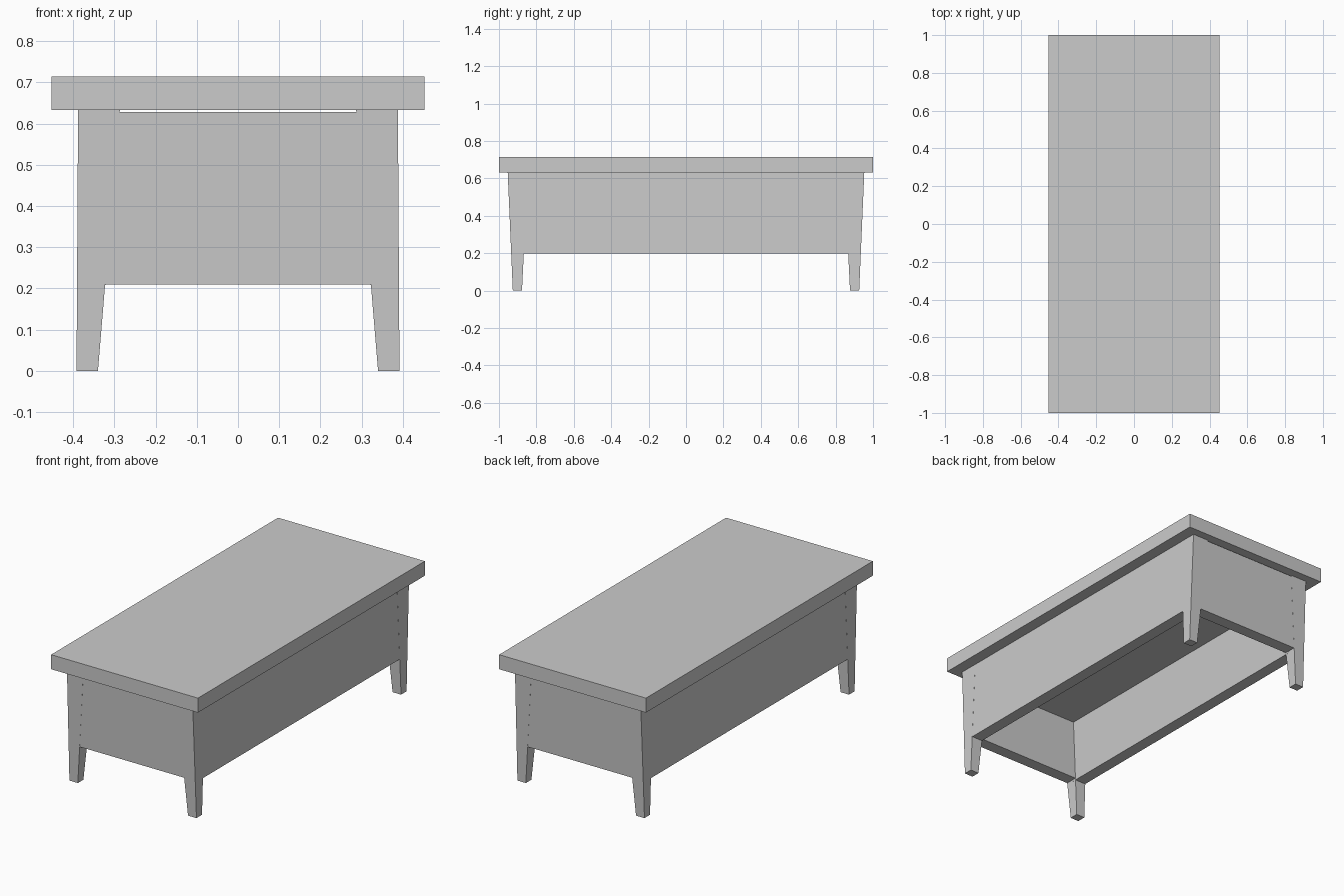
import bpy

if "Cube" in bpy.data.objects:
    bpy.data.objects.remove(bpy.data.objects["Cube"])


def taper_box(name, bottom, top, z0, z1):
    """Six-sided block between two rectangles (x0, x1, y0, y1) at z0 and z1."""
    verts = []
    for (x0, x1, y0, y1), z in ((bottom, z0), (top, z1)):
        verts += [(x0, y0, z), (x1, y0, z), (x1, y1, z), (x0, y1, z)]
    faces = [(3, 2, 1, 0), (4, 5, 6, 7)]
    faces += [(i, (i + 1) % 4, (i + 1) % 4 + 4, i + 4) for i in range(4)]
    mesh = bpy.data.meshes.new(name)
    mesh.from_pydata(verts, [], faces)
    obj = bpy.data.objects.new(name, mesh)
    bpy.context.collection.objects.link(obj)
    return obj


def mirror(obj, x, y):
    mod = obj.modifiers.new("mirror", 'MIRROR')
    mod.use_axis = (x, y, False)
    mod.use_mirror_merge = False


def leg_section(z):
    """Cross-section of the tapered leg at height z: x0, x1, y0, y1."""
    return (0.34 - 0.083 * z, 0.392 - 0.006 * z,
            0.877 - 0.049 * z, 0.926 + 0.043 * z)


def side_section(z):
    x0, x1, y0, y1 = leg_section(z)
    return (x0 - EPS, x1 - EPS, -y0 - 0.02, y0 + 0.02)


def end_section(z):
    x0, x1, y0, y1 = leg_section(z)
    return (-x0 - 0.02, x0 + 0.02, y0 - EPS, y1 - EPS)


EPS = 0.0005  # keeps panels just off the leg faces

# table top
slab = (-0.453, 0.453, -1, 1)
taper_box("table_top", slab, slab, 0.633, 0.714)

# four splayed, tapered legs
legs = taper_box("legs", leg_section(0), leg_section(0.633), 0, 0.633)
mirror(legs, True, True)

# long side panels, as thick as the legs
sides = taper_box("side_panels", side_section(0.20), side_section(0.633), 0.20, 0.633)
mirror(sides, True, False)

# short end panels, leaning with the legs
ends = taper_box("end_panels", end_section(0.21), end_section(0.628), 0.21, 0.628)
mirror(ends, False, True)

# inner board that closes the underside between the panels
board = (-0.31, 0.31, -0.87, 0.87)
taper_box("inner_board", board, board, 0.535, 0.628)
